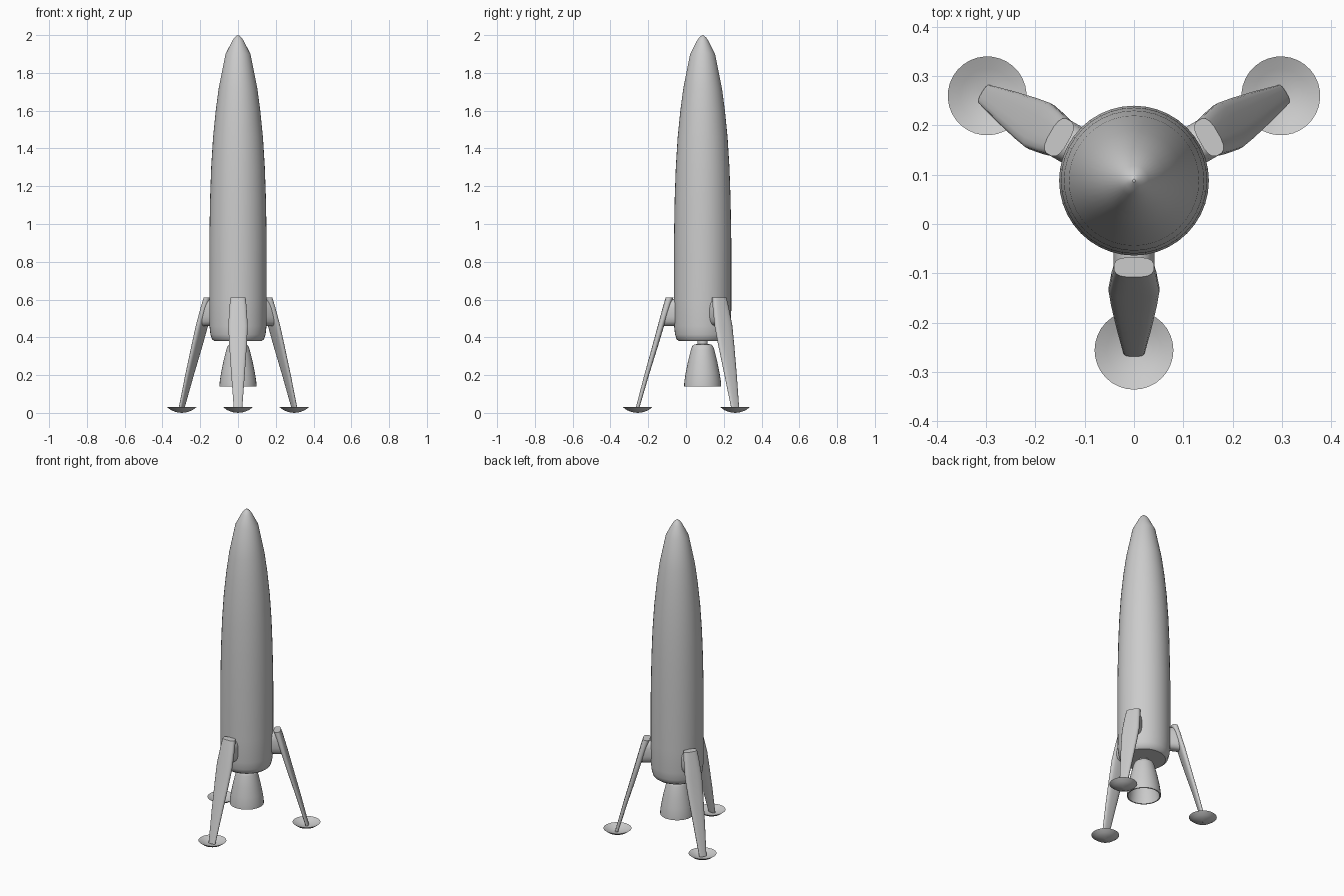
import bpy, math
from mathutils import Matrix

if "Cube" in bpy.data.objects:
    bpy.data.objects.remove(bpy.data.objects["Cube"])

AXIS_Y = 0.088  # body axis; three legs spread around it


def make(name, verts, faces, angle=35):
    me = bpy.data.meshes.new(name)
    me.from_pydata(verts, [], faces)
    ob = bpy.data.objects.new(name, me)
    bpy.context.collection.objects.link(ob)
    bpy.ops.object.select_all(action='DESELECT')
    ob.select_set(True)
    bpy.context.view_layer.objects.active = ob
    bpy.ops.object.mode_set(mode='EDIT')
    bpy.ops.mesh.select_all(action='SELECT')
    bpy.ops.mesh.normals_make_consistent(inside=False)
    bpy.ops.object.mode_set(mode='OBJECT')
    bpy.ops.object.shade_smooth_by_angle(angle=math.radians(angle))
    return ob


def loft(name, rings, cap=True, angle=35):
    """Bridge a list of equal-length vertex rings."""
    n = len(rings[0])
    verts = [v for r in rings for v in r]
    faces = [(i * n + k, i * n + (k + 1) % n, (i + 1) * n + (k + 1) % n, (i + 1) * n + k)
             for i in range(len(rings) - 1) for k in range(n)]
    if cap:
        faces += [tuple(range(n))[::-1], tuple(range((len(rings) - 1) * n, len(rings) * n))]
    return make(name, verts, faces, angle)


def lathe(name, profile, n=40, centre=(0, AXIS_Y), cap=True, angle=35):
    rings = [[(centre[0] + r * math.cos(2 * math.pi * k / n),
               centre[1] + r * math.sin(2 * math.pi * k / n), z) for k in range(n)]
             for r, z in profile]
    return loft(name, rings, cap, angle)


# Fuselage
lathe("rocket_body", [(0.125, 0.38), (0.138, 0.39), (0.146, 0.415), (0.151, 0.46), (0.152, 0.6),
                      (0.152, 0.9), (0.148, 1.13), (0.142, 1.3), (0.132, 1.46), (0.118, 1.6),
                      (0.102, 1.72), (0.066, 1.9), (0.03, 1.97), (0.018, 1.988), (0.003, 2.0)])

# Engine neck and hollow bell
lathe("engine_neck", [(0.027, 0.34), (0.027, 0.39)], n=24)
lathe("engine_bell", [(0.001, 0.345), (0.038, 0.34), (0.062, 0.28), (0.082, 0.21), (0.091, 0.14),
                      (0.098, 0.14), (0.097, 0.165), (0.09, 0.21), (0.078, 0.27), (0.062, 0.335),
                      (0.055, 0.353), (0.044, 0.363), (0.001, 0.365)], n=32, cap=False)


def oval(n=16, power=0.7):
    """Rounded-square unit outline."""
    out = []
    for k in range(n):
        a = 2 * math.pi * (k + 0.5) / n
        c, s = math.cos(a), math.sin(a)
        out.append((math.copysign(abs(c) ** power, c), math.copysign(abs(s) ** power, s)))
    return out


# Leg sections: height, inner radius, outer radius, half width
LEG = [(0.61, 0.155, 0.196, 0.041), (0.56, 0.172, 0.211, 0.046), (0.46, 0.204, 0.238, 0.052),
       (0.36, 0.234, 0.265, 0.047), (0.2, 0.284, 0.309, 0.036), (0.015, 0.338, 0.357, 0.022)]
# Strut sections: radius, half width, half height, middle height
STRUT = [(0.12, 0.042, 0.07, 0.53), (0.165, 0.042, 0.072, 0.532), (0.208, 0.04, 0.067, 0.525)]

for i, label in enumerate(("front", "right", "left")):
    rot = (Matrix.Translation((0, AXIS_Y, 0)) @
           Matrix.Rotation(math.radians(-90 + 120 * i), 4, 'Z'))
    leg = loft(label + "_leg", [[((a + b) / 2 + (b - a) / 2 * u, w * v, z) for u, v in oval()]
                                for z, a, b, w in LEG], angle=50)
    # Strut joining leg to body; its outer end follows the leg's slope
    strut = loft(label + "_strut", [[(r - (0.26 * h * v if j == 2 else 0), w * u, zc + h * v)
                                     for u, v in oval()]
                                    for j, (r, w, h, zc) in enumerate(STRUT)], angle=50)
    # Shallow dish foot
    foot = lathe(label + "_foot", [(0.001, 0.0), (0.03, 0.004), (0.058, 0.015), (0.08, 0.032),
                                   (0.055, 0.021), (0.03, 0.012), (0.001, 0.009)],
                 n=32, centre=(0.344, 0), cap=False)
    for ob in (leg, strut, foot):
        ob.data.transform(rot)
